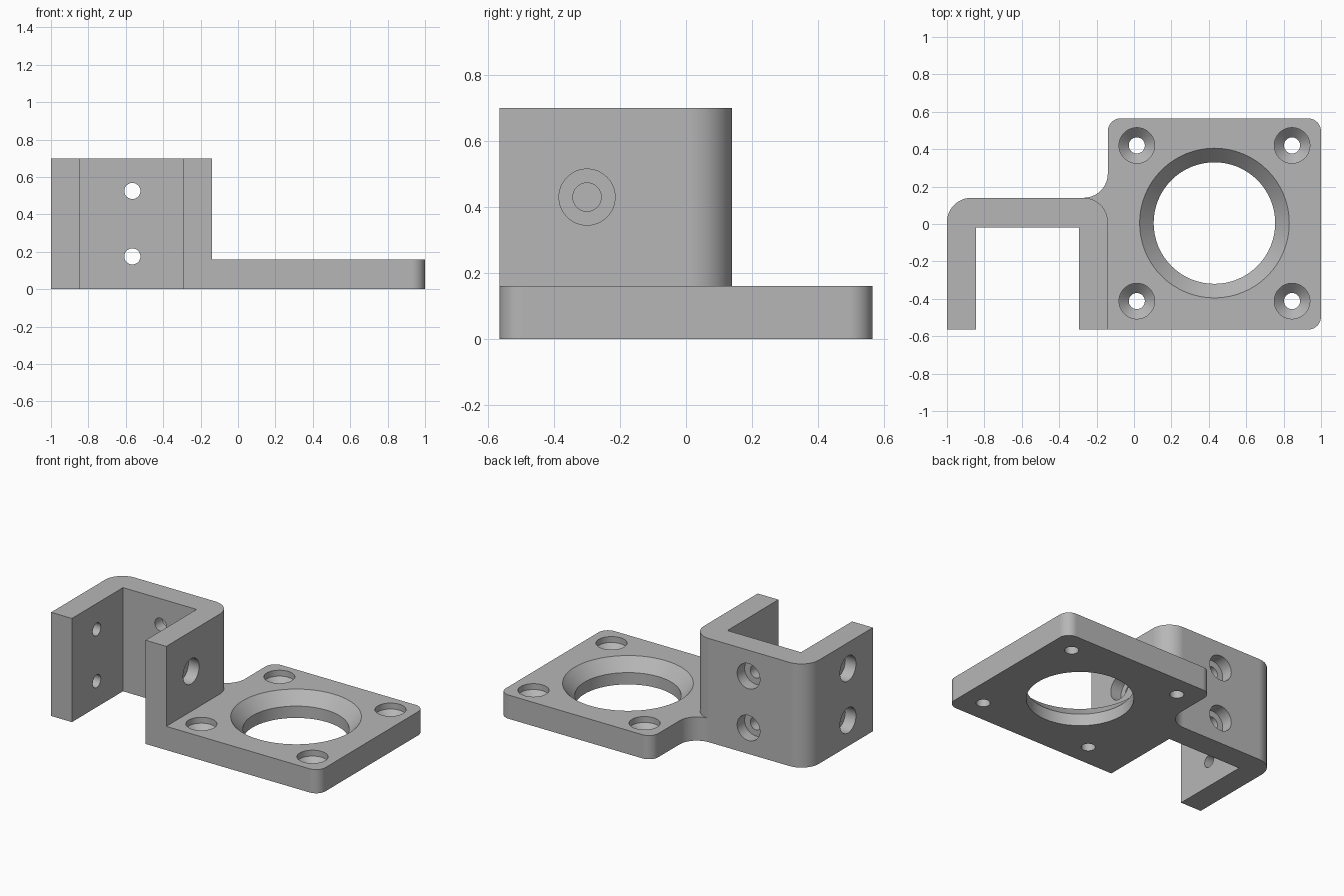
import bpy
import bmesh
from math import cos, sin, pi, radians
from mathutils import Vector

if "Cube" in bpy.data.objects:
    bpy.data.objects.remove(bpy.data.objects["Cube"], do_unlink=True)

GREY = (0.47, 0.47, 0.47, 1)
metal = bpy.data.materials.new("plain grey")
metal.use_nodes = True
metal.diffuse_color = GREY
metal.node_tree.nodes["Principled BSDF"].inputs["Base Color"].default_value = GREY

PLATE_H, WALL_H = 0.16, 0.70
EDGE, BACK, INNER_BACK = 0.565, 0.14, -0.02
SEAM = -0.14                     # outer face of the arm beside the plate


def finish(bm, name):
    bmesh.ops.recalc_face_normals(bm, faces=bm.faces)
    mesh = bpy.data.meshes.new(name)
    bm.to_mesh(mesh)
    bm.free()
    mesh.materials.append(metal)
    obj = bpy.data.objects.new(name, mesh)
    bpy.context.collection.objects.link(obj)
    return obj


def arc(cx, cy, r, start, end, steps=12):
    angles = [radians(start + (end - start) * i / steps) for i in range(steps + 1)]
    return [(cx + r * cos(a), cy + r * sin(a)) for a in angles]


def extrude(name, outline, height):
    bm = bmesh.new()
    base = bm.faces.new([bm.verts.new((x, y, 0)) for x, y in outline])
    top = bmesh.ops.extrude_face_region(bm, geom=[base])["geom"]
    verts = [v for v in top if isinstance(v, bmesh.types.BMVert)]
    bmesh.ops.translate(bm, verts=verts, vec=(0, 0, height))
    return finish(bm, name)


def bore(name, place, inward, profile, sides=64):
    """Turned cutter; profile holds (radius, depth along the inward direction)."""
    bm = bmesh.new()
    rings = [[bm.verts.new((r * cos(2 * pi * i / sides), r * sin(2 * pi * i / sides), d))
              for i in range(sides)] for r, d in profile]
    for a, b in zip(rings, rings[1:]):
        for i in range(sides):
            j = (i + 1) % sides
            bm.faces.new((a[i], a[j], b[j], b[i]))
    bm.faces.new(rings[0])
    bm.faces.new(rings[-1])
    turn = Vector((0, 0, 1)).rotation_difference(Vector(inward)).to_matrix()
    bmesh.ops.rotate(bm, verts=bm.verts, cent=(0, 0, 0), matrix=turn)
    bmesh.ops.translate(bm, verts=bm.verts, vec=place)
    return finish(bm, name)


def combine(target, tool, operation):
    tool.hide_render = True
    mod = target.modifiers.new("combine", 'BOOLEAN')
    mod.operation, mod.solver, mod.object = operation, 'EXACT', tool
    bpy.context.view_layer.objects.active = target
    bpy.ops.object.modifier_apply(modifier=mod.name)
    bpy.data.objects.remove(tool, do_unlink=True)


# U-shaped upright with two rounded rear corners
R = 0.13
upright = extrude("mounting_bracket", [
    (-1, -EDGE), (-0.845, -EDGE), (-0.845, INNER_BACK), (-0.295, INNER_BACK),
    (-0.295, -EDGE), (SEAM, -EDGE),
    *arc(SEAM - R, BACK - R, R, 0, 90), *arc(R - 1, BACK - R, R, 90, 180)], WALL_H)

# Flat plate with rounded corners and a concave fillet into the upright
C = 0.07
plate = extrude("base_plate", [
    (-0.2, -EDGE), *arc(1 - C, C - EDGE, C, -90, 0),
    *arc(1 - C, EDGE - C, C, 0, 90), *arc(SEAM + C, EDGE - C, C, 90, 180),
    *arc(SEAM - R, BACK + R, R, 0, -90), (SEAM - R, 0.06), (-0.2, 0.06)], PLATE_H)
combine(upright, plate, 'UNION')

# Large chamfered opening
DOWN = (0, 0, -1)
cutters = [bore("main_opening", (0.43, 0.005, PLATE_H), DOWN,
                [(0.419, -0.02), (0.325, 0.08), (0.325, 0.2)])]

# Recessed countersunk holes in the plate corners
for x in (0.015, 0.845):
    for y in (-0.412, 0.42):
        cutters.append(bore("corner_hole", (x, y, PLATE_H), DOWN,
                            [(0.095, -0.02), (0.095, 0.04), (0.043, 0.092), (0.043, 0.2)]))

# Counterbored screw holes through the upright walls
SCREW = [(0.085, -0.02), (0.085, 0.08), (0.043, 0.08), (0.043, 0.2)]
for z in (0.175, 0.525):
    cutters.append(bore("rear_hole", (-0.565, BACK, z), (0, -1, 0), SCREW))
    cutters.append(bore("outer_arm_hole", (-1, -0.3, z), (1, 0, 0), SCREW))
cutters.append(bore("inner_arm_hole", (SEAM, -0.3, 0.43), (-1, 0, 0), SCREW))

for cutter in cutters:
    combine(upright, cutter, 'DIFFERENCE')

# Smooth rounds with crisp edges
bpy.ops.object.select_all(action='DESELECT')
upright.select_set(True)
bpy.context.view_layer.objects.active = upright
bpy.ops.object.shade_smooth_by_angle(angle=radians(25))
weighted = upright.modifiers.new("even shading", 'WEIGHTED_NORMAL')
weighted.keep_sharp = True
